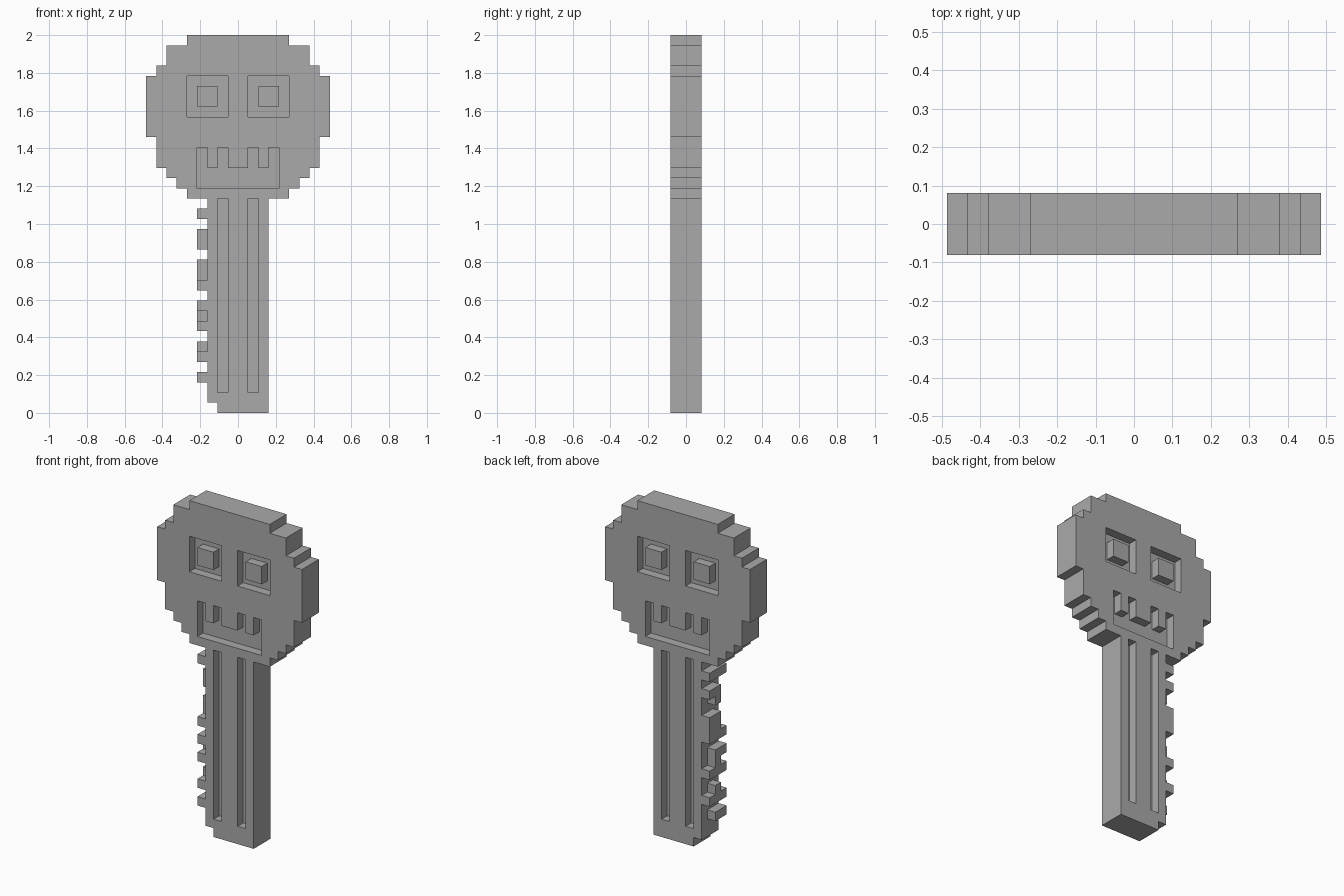
import bpy
import bmesh

cube = bpy.data.objects.get("Cube")
if cube:
    bpy.data.objects.remove(cube, do_unlink=True)

U = 2 / 37      # one grid step
HALF = 1.5      # half thickness in steps

metal = bpy.data.materials.new("grey_metal")
metal.use_nodes = True
grey = (0.4, 0.4, 0.4, 1)
metal.diffuse_color = grey
metal.node_tree.nodes["Principled BSDF"].inputs["Base Color"].default_value = grey


def finish(name, bm):
    bmesh.ops.recalc_face_normals(bm, faces=bm.faces)
    mesh = bpy.data.meshes.new(name)
    bm.to_mesh(mesh)
    bm.free()
    mesh.materials.append(metal)
    obj = bpy.data.objects.new(name, mesh)
    bpy.context.collection.objects.link(obj)
    return obj


def prism(name, outline, y0=-HALF, y1=HALF):
    """Extrude an (x, z) outline, given in grid steps, from y0 to y1."""
    bm = bmesh.new()
    face = bm.faces.new([bm.verts.new((x * U, y0 * U, z * U)) for x, z in outline])
    moved = bmesh.ops.extrude_face_region(bm, geom=[face])["geom"]
    verts = [v for v in moved if isinstance(v, bmesh.types.BMVert)]
    bmesh.ops.translate(bm, verts=verts, vec=(0, (y1 - y0) * U, 0))
    return finish(name, bm)


def box(name, x0, x1, z0, z1, y0=-HALF, y1=HALF):
    return prism(name, [(x0, z0), (x1, z0), (x1, z1), (x0, z1)], y0, y1)


def cut(target, cutter):
    cutter.hide_render = True
    cutter.hide_set(True)
    mod = target.modifiers.new(cutter.name, "BOOLEAN")
    mod.operation = "DIFFERENCE"
    mod.solver = "EXACT"
    mod.object = cutter
    # Apply the cut, then drop the helper
    graph = bpy.context.evaluated_depsgraph_get()
    mesh = bpy.data.meshes.new_from_object(target.evaluated_get(graph))
    target.modifiers.clear()
    target.data = mesh
    bpy.data.objects.remove(cutter, do_unlink=True)


# Stepped skull head: (half width, lower z, upper z)
rows = [(5, 21, 22), (6, 22, 23), (7, 23, 24), (8, 24, 27),
        (9, 27, 33), (8, 33, 34), (7, 34, 36), (5, 36, 37)]
right = [(w, z) for w, low, high in rows for z in (low, high)]
head = prism("head", right + [(-x, z) for x, z in reversed(right)])

# Shaft with a notched tip
shaft = prism("shaft", [(-2, 0), (3, 0), (3, 21), (-3, 21), (-3, 1), (-2, 1)])

# Mouth outline with teeth hanging from its upper edge
mouth = [(-4, 22), (4, 22), (4, 26), (3, 26), (3, 24), (2, 24), (2, 26),
         (1, 26), (1, 24), (-1, 24), (-1, 26), (-2, 26), (-2, 24),
         (-3, 24), (-3, 26), (-4, 26)]

# Recesses on both faces, one step deep
for side, (y0, y1) in {"front": (-2, -0.5), "back": (0.5, 2)}.items():
    cut(head, prism("mouth_cutter", mouth, y0, y1))
    for x in (-5, 1):
        cut(head, box("eye_cutter", x, x + 4, 29, 33, y0, y1))
        inner, outer = (-HALF, -0.5) if side == "front" else (0.5, HALF)
        box(f"{side}_pupil", x + 1, x + 3, 30, 32, inner, outer)
    for x in (-2, 1):
        cut(shaft, box("groove_cutter", x, x + 1, 2, 22, y0, y1))

# Key bits along the right edge: (lower z, upper z, front y, back y)
bits = [(3, 4, -1.5, 0.5), (5, 6, -1.5, 1.5), (6, 7, -0.5, 0.5),
        (8, 9, -1.5, 1.5), (9, 10, -0.5, 0.5), (10, 11, -1.5, 0.5),
        (12, 13, -1.5, 1.5), (13, 15, -0.5, 1.5), (16, 17, -0.5, 0.5),
        (17, 18, -0.5, 1.5), (19, 20, -1.5, 1.5)]
for z0, z1, y0, y1 in bits:
    box("key_bit", -4, -3, z0, z1, y0, y1)
